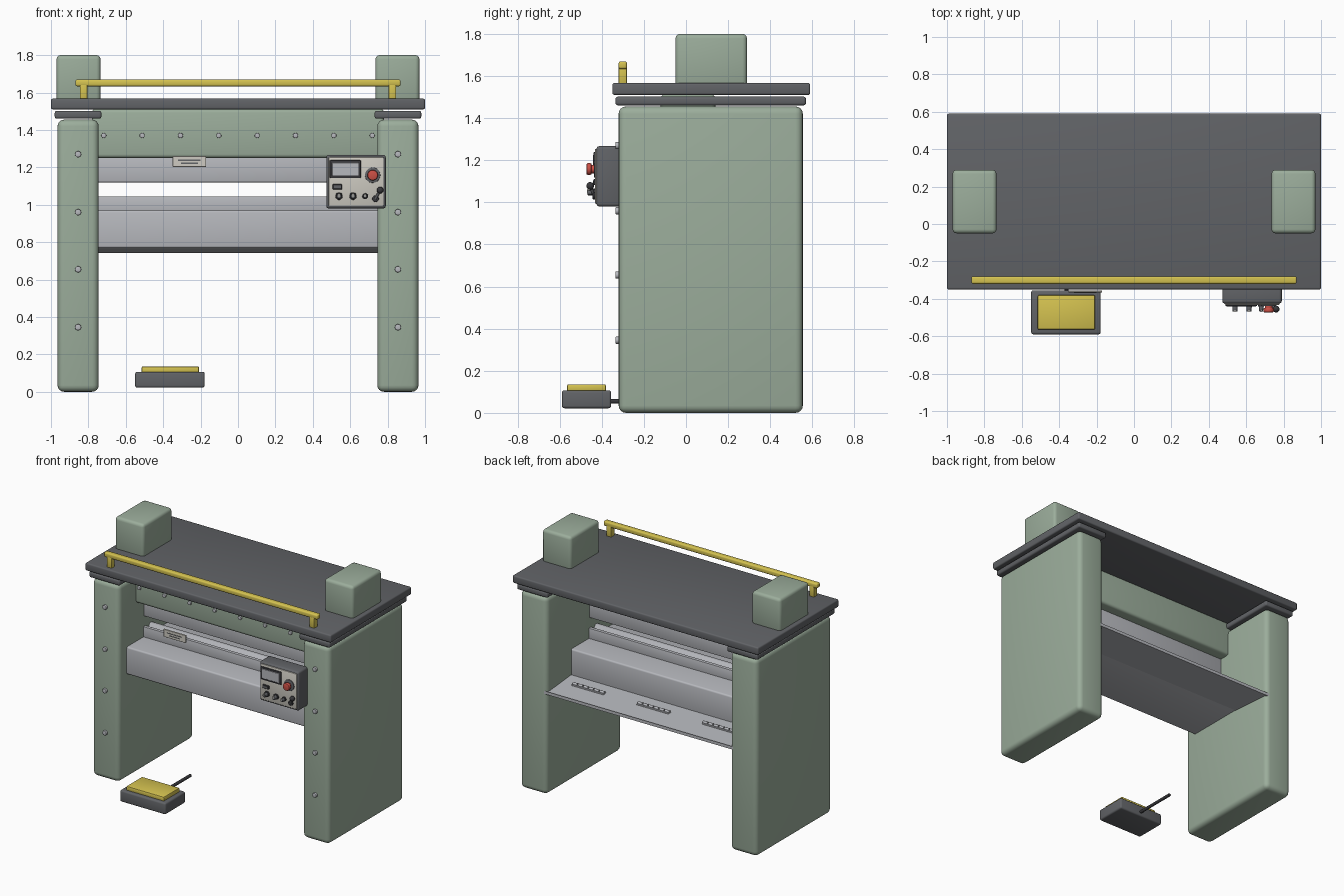
import bpy, bmesh, math
from mathutils import Vector, Matrix

if "Cube" in bpy.data.objects:
    bpy.data.objects.remove(bpy.data.objects["Cube"])


def material(name, rgb):
    m = bpy.data.materials.new(name)
    m.diffuse_color = (*rgb, 1)
    m.use_nodes = True
    m.node_tree.nodes["Principled BSDF"].inputs["Base Color"].default_value = m.diffuse_color
    return m


GREEN = material("sage_paint", (0.33, 0.42, 0.33))
DARK = material("dark_grey", (0.12, 0.125, 0.135))
BLACK = material("black", (0.04, 0.04, 0.045))
STEEL = material("steel", (0.47, 0.48, 0.51))
YELLOW = material("safety_yellow", (0.66, 0.54, 0.08))
CREAM = material("panel_cream", (0.62, 0.60, 0.54))
RED = material("stop_red", (0.6, 0.08, 0.06))


def finish(name, bm, mat, bevel=0, segments=3):
    bmesh.ops.recalc_face_normals(bm, faces=bm.faces)
    if bevel:
        edges = [e for e in bm.edges if e.calc_face_angle(0) > 0.6]
        bmesh.ops.bevel(bm, geom=edges, offset=bevel, segments=segments,
                        profile=0.5, affect='EDGES', clamp_overlap=True)
    me = bpy.data.meshes.new(name)
    bm.to_mesh(me)
    bm.free()
    me.materials.append(mat)
    ob = bpy.data.objects.new(name, me)
    bpy.context.collection.objects.link(ob)
    bpy.ops.object.select_all(action='DESELECT')
    ob.select_set(True)
    bpy.context.view_layer.objects.active = ob
    bpy.ops.object.shade_smooth_by_angle(angle=math.radians(35))
    return ob


def box(name, x, y, z, mat, bevel=0, segments=3):
    """Box given by its x, y and z ranges."""
    bm = bmesh.new()
    size = Matrix.Diagonal((x[1] - x[0], y[1] - y[0], z[1] - z[0], 1))
    mid = Matrix.Translation((sum(x) / 2, sum(y) / 2, sum(z) / 2))
    bmesh.ops.create_cube(bm, size=1, matrix=mid @ size)
    return finish(name, bm, mat, bevel, segments)


def rod(name, a, b, r, mat, r2=None, sides=20, bevel=0):
    """Cylinder or cone from point a to point b."""
    a, b = Vector(a), Vector(b)
    bm = bmesh.new()
    rot = (b - a).to_track_quat('Z', 'Y').to_matrix().to_4x4()
    bmesh.ops.create_cone(bm, cap_ends=True, segments=sides, radius1=r,
                          radius2=r if r2 is None else r2, depth=(b - a).length,
                          matrix=Matrix.Translation((a + b) / 2) @ rot)
    return finish(name, bm, mat, bevel, 2)


def extrude_x(name, profile, half, mat, bevel=0):
    """(y, z) profile extruded along x."""
    bm = bmesh.new()
    face = bm.faces.new([bm.verts.new((-half, y, z)) for y, z in profile])
    ext = bmesh.ops.extrude_face_region(bm, geom=[face])
    moved = [v for v in ext['geom'] if isinstance(v, bmesh.types.BMVert)]
    bmesh.ops.translate(bm, verts=moved, vec=(2 * half, 0, 0))
    return finish(name, bm, mat, bevel, 2)


def span(s, a, b):
    return tuple(sorted((s * a, s * b)))


# Side columns with caps, top housings, bolts and rail posts
for side, s in (("left", -1), ("right", 1)):
    box(side + "_column", span(s, 0.745, 0.965), (-0.32, 0.555), (0, 1.455), GREEN, 0.035, 4)
    box(side + "_column_cap", span(s, 0.73, 0.98), (-0.335, 0.57), (1.46, 1.502), DARK, 0.012)
    box(side + "_top_housing", span(s, 0.735, 0.97), (-0.05, 0.29), (1.55, 1.80), GREEN, 0.022)
    for z in (0.345, 0.655, 0.96, 1.27):
        rod(side + "_column_bolt", (s * 0.855, -0.31, z), (s * 0.855, -0.335, z),
            0.017, STEEL, sides=12, bevel=0.003)
    box(side + "_rail_post", span(s, 0.805, 0.845), (-0.32, -0.28), (1.56, 1.645), YELLOW, 0.005, 2)

# Top plate and guard rail
box("top_plate", (-1, 1), (-0.35, 0.59), (1.51, 1.567), DARK, 0.01)
box("guard_rail", (-0.87, 0.87), (-0.32, -0.28), (1.633, 1.669), YELLOW, 0.01)

# Upper beam with a row of bolts
box("upper_beam", (-0.78, 0.78), (-0.12, 0.14), (1.25, 1.512), GREEN, 0.02)
for i in range(8):
    x = -0.7175 + 0.205 * i
    rod("beam_bolt", (x, -0.11, 1.37), (x, -0.132, 1.37), 0.014, STEEL, sides=12, bevel=0.003)

# Ram blade, grooved die, bed and rear tray
box("ram_blade", (-0.77, 0.77), (-0.03, 0.06), (1.12, 1.27), STEEL, 0.006, 2)
extrude_x("grooved_die", [(-0.035, 0.95), (0.065, 0.95), (0.065, 1.045), (0.04, 1.045),
                          (0.015, 1.01), (-0.01, 1.045), (-0.035, 1.045)], 0.77, STEEL, 0.003)
box("bed", (-0.77, 0.77), (-0.23, 0.27), (0.768, 0.97), STEEL, 0.012)
extrude_x("rear_tray", [(0.22, 0.785), (0.54, 0.757), (0.553, 0.765), (0.553, 0.742),
                        (0.22, 0.765)], 0.80, STEEL)

# Hinges on the tray
for cx in (-0.53, 0, 0.53):
    box("hinge_leaf", (cx - 0.13, cx + 0.13), (0.355, 0.39), (0.76, 0.776), STEEL, 0.002, 1)
    for i in range(6):
        x = cx - 0.11 + 0.044 * i
        rod("hinge_knuckle", (x - 0.018, 0.372, 0.779), (x + 0.018, 0.372, 0.779), 0.01, STEEL, sides=12)

# Notice plate with two engraved bars
box("notice_plate", (-0.35, -0.17), (-0.366, -0.356), (1.203, 1.26), CREAM, 0.002, 1)
for half, z in ((0.06, 1.238), (0.045, 1.222)):
    box("notice_bar", (-0.26 - half, -0.26 + half), (-0.368, -0.364), (z - 0.003, z + 0.003), DARK)

# Control box and its panel
box("control_box", (0.472, 0.79), (-0.425, -0.31), (0.98, 1.267), DARK, 0.014)
box("control_panel", (0.485, 0.778), (-0.432, -0.42), (0.993, 1.254), CREAM, 0.004, 2)
box("screen_frame", (0.49, 0.657), (-0.44, -0.428), (1.143, 1.238), BLACK, 0.004, 2)
box("screen", (0.502, 0.645), (-0.442, -0.436), (1.155, 1.226), STEEL, 0.002, 1)
box("indicator", (0.505, 0.557), (-0.439, -0.428), (1.082, 1.11), BLACK, 0.003, 1)
box("indicator_window", (0.512, 0.55), (-0.441, -0.436), (1.089, 1.103), DARK)

# Stop button
rod("stop_collar", (0.72, -0.428, 1.158), (0.72, -0.438, 1.158), 0.041, DARK, sides=32, bevel=0.002)
rod("stop_stem", (0.72, -0.435, 1.158), (0.72, -0.455, 1.158), 0.02, RED)
rod("stop_button", (0.72, -0.448, 1.158), (0.72, -0.473, 1.158), 0.028, RED, sides=32, bevel=0.007)

# Knobs
for x, r in ((0.54, 0.02), (0.615, 0.02), (0.68, 0.016)):
    rod("knob_base", (x, -0.428, 1.046), (x, -0.442, 1.046), r, BLACK, bevel=0.002)
    rod("knob", (x, -0.44, 1.046), (x, -0.468, 1.046), r * 0.75, DARK, r2=r * 0.65, bevel=0.003)
    box("knob_pointer", (x - 0.003, x + 0.003), (-0.471, -0.46), (1.042, 1.064), CREAM)

# Lever switch
rod("lever_base", (0.735, -0.428, 1.032), (0.735, -0.443, 1.032), 0.018, BLACK, bevel=0.002)
rod("lever_arm", (0.735, -0.438, 1.032), (0.76, -0.455, 1.078), 0.007, DARK)
bm = bmesh.new()
bmesh.ops.create_uvsphere(bm, u_segments=20, v_segments=12, radius=0.018,
                          matrix=Matrix.Translation((0.76, -0.455, 1.078)))
finish("lever_ball", bm, BLACK)

# Foot pedal with cable
box("pedal_base", (-0.55, -0.178), (-0.59, -0.355), (0.022, 0.107), DARK, 0.012)
box("pedal_pad", (-0.515, -0.208), (-0.565, -0.38), (0.1, 0.136), YELLOW, 0.008, 2)
rod("pedal_cable", (-0.36, -0.37, 0.055), (-0.36, -0.04, 0.055), 0.011, BLACK, sides=16)
